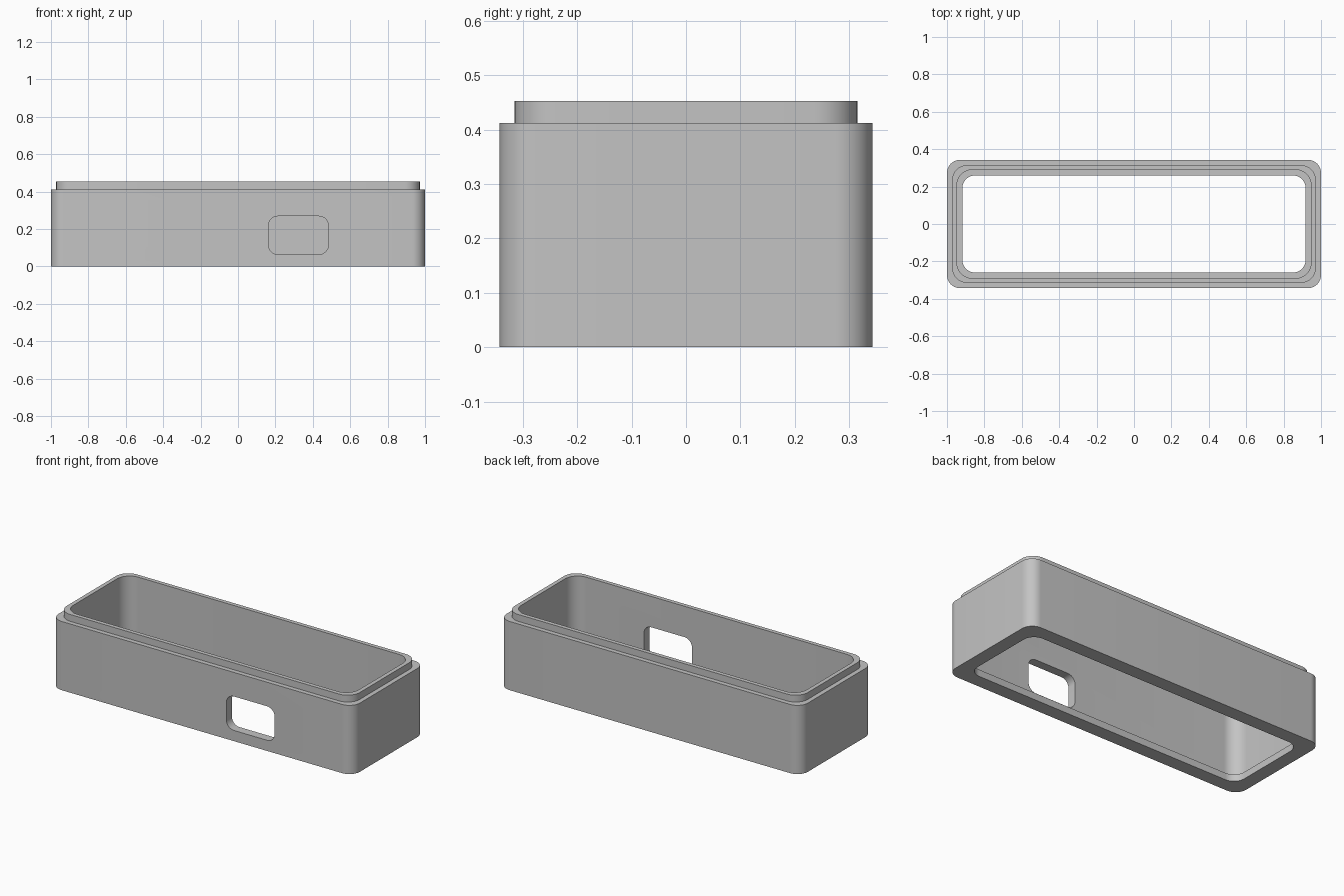
import bpy, bmesh, math

cube = bpy.data.objects.get("Cube")
if cube:
    bpy.data.objects.remove(cube, do_unlink=True)

grey = bpy.data.materials.new("plain grey")
grey.use_nodes = True
color = (0.55, 0.55, 0.55, 1)
grey.diffuse_color = color
grey.node_tree.nodes["Principled BSDF"].inputs["Base Color"].default_value = color


def rounded_rect(hx, hy, r, steps=12):
    """Counter-clockwise outline of a rounded rectangle."""
    pts = []
    for q, (sx, sy) in enumerate([(1, 1), (-1, 1), (-1, -1), (1, -1)]):
        for i in range(steps + 1):
            a = math.pi / 2 * (q + i / steps)
            pts.append((sx * (hx - r) + r * math.cos(a), sy * (hy - r) + r * math.sin(a)))
    return pts


def make_object(name, bm):
    bmesh.ops.recalc_face_normals(bm, faces=bm.faces)
    mesh = bpy.data.meshes.new(name)
    bm.to_mesh(mesh)
    bm.free()
    mesh.materials.append(grey)
    obj = bpy.data.objects.new(name, mesh)
    bpy.context.collection.objects.link(obj)
    return obj


def bridge(bm, a, b):
    n = len(a)
    for i in range(n):
        j = (i + 1) % n
        bm.faces.new((a[i], a[j], b[j], b[i]))


# Open case: outer wall, stepped lip, cavity and bottom ledge (half x, half y, radius, z)
outer, lip = (1.0, 0.343, 0.07), (0.972, 0.315, 0.08)
cavity, opening = (0.947, 0.29, 0.083), (0.918, 0.26, 0.07)
sections = [(outer, 0), (outer, 0.412), (lip, 0.412), (lip, 0.453),
            (cavity, 0.453), (cavity, 0.041), (opening, 0.041), (opening, 0)]
bm = bmesh.new()
rings = [[bm.verts.new((x, y, z)) for x, y in rounded_rect(*shape)] for shape, z in sections]
for k, ring in enumerate(rings):
    bridge(bm, ring, rings[(k + 1) % len(rings)])
case = make_object("case_frame", bm)

# Rounded port through the front wall
bm = bmesh.new()
outline = rounded_rect(0.16, 0.102, 0.05)
ends = [[bm.verts.new((0.323 + x, y, 0.166 + z)) for x, z in outline] for y in (-0.4, -0.2)]
bridge(bm, *ends)
for end in ends:
    bm.faces.new(end)
cutter = make_object("port_cutter", bm)
cutter.hide_render = True

cut = case.modifiers.new("port", "BOOLEAN")
cut.operation = "DIFFERENCE"
cut.solver = "EXACT"
cut.object = cutter
bpy.ops.object.select_all(action="DESELECT")
case.select_set(True)
bpy.context.view_layer.objects.active = case
bpy.ops.object.modifier_apply(modifier=cut.name)
bpy.data.objects.remove(cutter, do_unlink=True)
bpy.ops.object.shade_smooth_by_angle(angle=math.radians(30))
